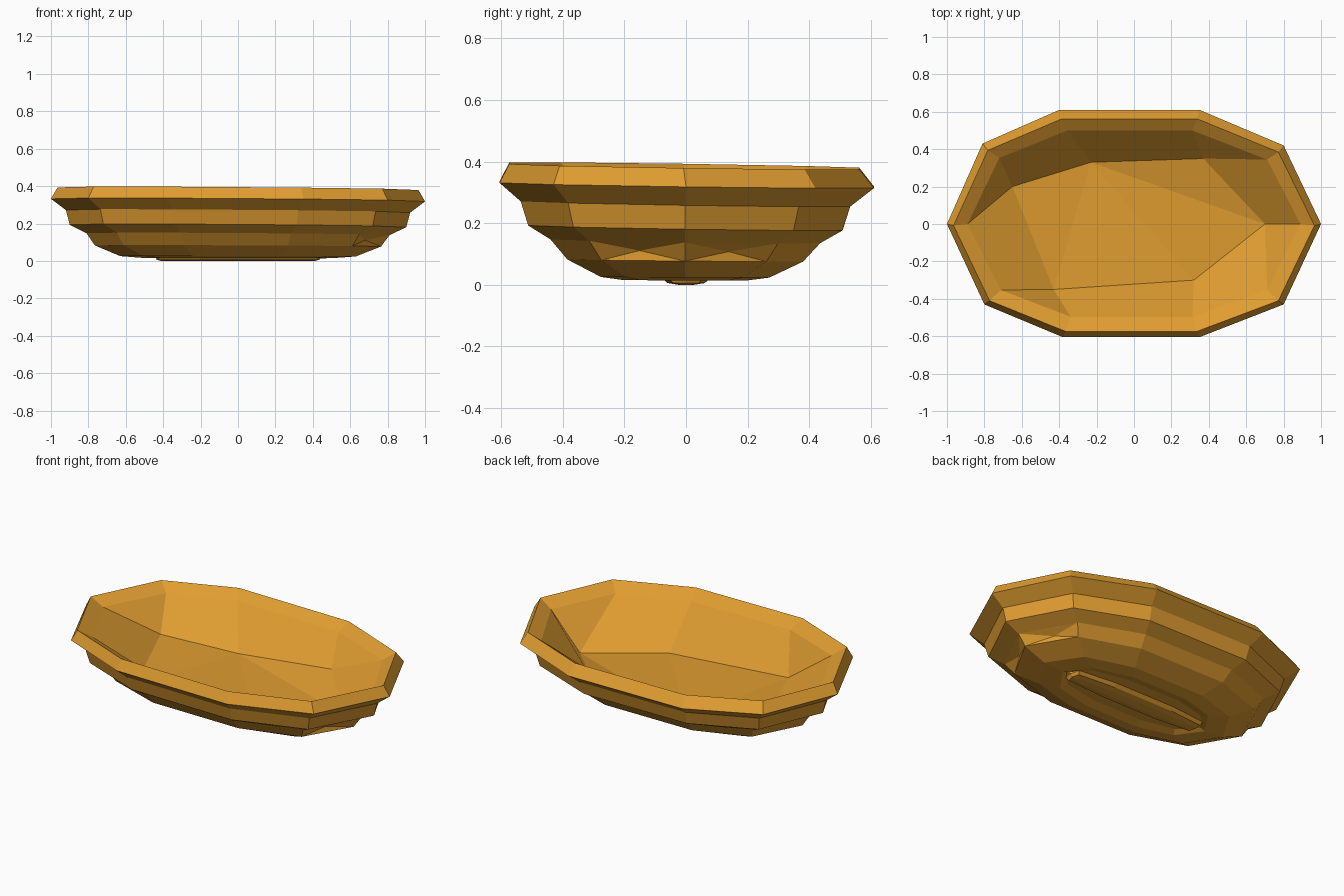
import bpy
import bmesh
from mathutils import Vector

cube = bpy.data.objects.get("Cube")
if cube:
    bpy.data.objects.remove(cube, do_unlink=True)

# Glazed clay colour
clay = bpy.data.materials.new("golden_clay")
clay.use_nodes = True
colour = (0.74, 0.335, 0.03, 1)
clay.diffuse_color = colour
bsdf = next(n for n in clay.node_tree.nodes if n.type == "BSDF_PRINCIPLED")
bsdf.inputs["Base Color"].default_value = colour
bsdf.inputs["Roughness"].default_value = 0.8

# Ten-sided outline at the widest part of the rim
OUTLINE = [(1, 0), (0.8, 0.42), (0.35, 0.61), (-0.4, 0.61), (-0.81, 0.43),
           (-1, 0), (-0.8, -0.43), (-0.38, -0.605), (0.35, -0.605), (0.8, -0.43)]
# Blunt-ended version for the bar under the foot
BAR_OUTLINE = [(max(-0.82, min(0.82, x)), y) for x, y in OUTLINE]

# Scale x, scale y and height of each ring, from lip down to foot
LIP = (0.965, 0.935, 0.386)
WALL = [(1, 1, 0.325), (0.92, 0.88, 0.265), (0.9, 0.84, 0.187),
        (0.81, 0.72, 0.143), (0.765, 0.63, 0.08), (0.63, 0.45, 0.025),
        (0.5, 0.33, 0.015), (0.47, 0.24, 0.028)]
BAR = [(0.54, 0.13, 0.024), (0.53, 0.1, 0.006), (0.5, 0.04, 0)]
SHOULDER = (0.89, 0.82, 0.34)

# Uneven hollow floor, and the floor corner each shoulder corner runs down to
FLOOR = [(0.7, 0, 0.125), (0.37, 0.35, 0.18), (-0.23, 0.33, 0.12),
         (-0.65, 0.2, 0.172), (-0.43, -0.35, 0.145), (0.32, -0.3, 0.11)]
FLOOR_LINK = [0, 1, 1, 2, 3, 3, 4, 4, 5, 0]

bm = bmesh.new()


def ring(size, outline=OUTLINE, shift=0.0):
    """One hand-formed ring, sinking slightly towards the right and back."""
    sx, sy, z = size
    lean = min(1, z * 5)
    return [bm.verts.new((x * sx, y * sy + shift,
                          z - lean * (0.007 * x + 0.014 * y)))
            for x, y in outline]


def bridge(a, b):
    faces = []
    for i in range(len(a)):
        j = (i + 1) % len(a)
        corners = list(dict.fromkeys((a[i], a[j], b[j], b[i])))
        faces.append(bm.faces.new(corners))
    return faces


# Outer wall and stepped foot with a narrow central bar
lip = ring(LIP, shift=-0.008)
rings = [lip] + [ring(r, shift=-0.004 if k else 0) for k, r in enumerate(WALL)]
rings += [ring(r, BAR_OUTLINE) for r in BAR]
walls = [bridge(a, b) for a, b in zip(rings, rings[1:])]
bm.faces.new(rings[-1])

# Inside of the lip and sloping hollow
shoulder = ring(SHOULDER)
bridge(lip, shoulder)
floor = [bm.verts.new(p) for p in FLOOR]
bridge(shoulder, [floor[k] for k in FLOOR_LINK])
hub = floor[2]
rest = floor[3:] + floor[:2]
for a, b in zip(rest, rest[1:]):
    bm.faces.new((hub, a, b))

# Small dents pressed into the lower wall at one end
for face in (walls[4][0], walls[4][9]):
    centre = bmesh.ops.poke(bm, faces=[face])["verts"][0]
    centre.co -= Vector((0.03, 0, 0))

bmesh.ops.recalc_face_normals(bm, faces=bm.faces)
mesh = bpy.data.meshes.new("bowl")
bm.to_mesh(mesh)
bm.free()
mesh.materials.append(clay)
bowl = bpy.data.objects.new("bowl", mesh)
bpy.context.collection.objects.link(bowl)
